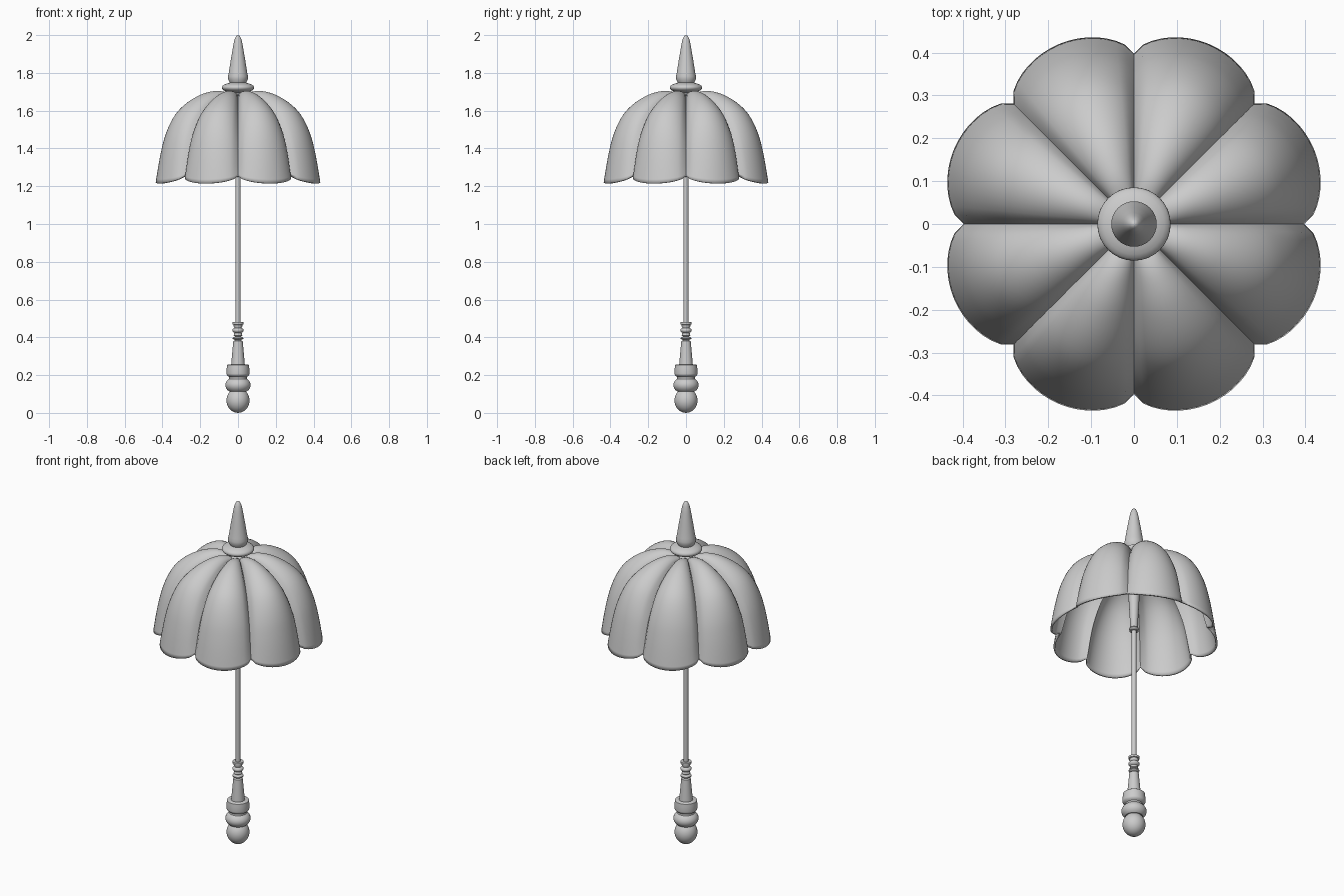
import bpy, bmesh
from math import sin, cos, pi

if "Cube" in bpy.data.objects:
    bpy.data.objects.remove(bpy.data.objects["Cube"])


def skin(name, rows, angle=40):
    """Join a bottom-to-top stack of closed rings into one smooth surface."""
    bm = bmesh.new()
    rings = [[bm.verts.new(p) for p in row] for row in rows]
    n = len(rows[0])
    for a, b in zip(rings, rings[1:]):
        for i in range(n):
            j = (i + 1) % n
            bm.faces.new((a[i], a[j], b[j], b[i]))
    bmesh.ops.remove_doubles(bm, verts=bm.verts, dist=1e-5)
    mesh = bpy.data.meshes.new(name)
    bm.to_mesh(mesh)
    bm.free()
    ob = bpy.data.objects.new(name, mesh)
    bpy.context.collection.objects.link(ob)
    bpy.ops.object.select_all(action='DESELECT')
    ob.select_set(True)
    bpy.context.view_layer.objects.active = ob
    bpy.ops.object.shade_smooth_by_angle(angle=angle * pi / 180)
    return ob


def lathe(name, profile, n=32):
    return skin(name, [[(r * cos(2 * pi * i / n), r * sin(2 * pi * i / n), z)
                        for i in range(n)] for r, z in profile])


def bead(radius, height, mid, a0, a1, steps=10):
    """Elliptical arc of a turned bead, angles in degrees from the equator."""
    return [(radius * cos(a), mid + height * sin(a)) for a in
            [(a0 + (a1 - a0) * k / steps) * pi / 180 for k in range(steps + 1)]]


def smooth(pts, steps=3):
    """Catmull-Rom curve through profile points."""
    p = [pts[0]] + pts + [pts[-1]]
    out = []
    for a, b, c, d in zip(p, p[1:], p[2:], p[3:]):
        for k in range(steps):
            t = k / steps
            out.append(tuple(0.5 * (2 * b[i] + (c[i] - a[i]) * t
                       + (2 * a[i] - 5 * b[i] + 4 * c[i] - d[i]) * t * t
                       + (3 * b[i] - a[i] - 3 * c[i] + d[i]) * t ** 3) for i in (0, 1)))
    return out + [pts[-1]]


# canopy: eight puffed panels blended between a seam and a ridge profile
ridge = smooth([(.455, 1.215), (.442, 1.30), (.427, 1.38), (.407, 1.46), (.377, 1.535),
                (.337, 1.597), (.28, 1.647), (.21, 1.685), (.15, 1.702), (.10, 1.704), (.05, 1.69)])
seam = smooth([(.397, 1.255), (.385, 1.30), (.37, 1.36), (.348, 1.43), (.316, 1.495),
               (.275, 1.555), (.227, 1.60), (.172, 1.637), (.12, 1.66), (.08, 1.673), (.04, 1.68)])
PANELS, DIV = 8, 16
rows = []
for (rr, rz), (sr, sz) in zip(ridge, seam):
    row = []
    for i in range(PANELS * DIV):
        a = 2 * pi * i / (PANELS * DIV)
        s = abs(sin(pi * (i % DIV) / DIV)) ** 0.6
        r, z = sr + (rr - sr) * s, sz + (rz - sz) * s ** 0.9
        row.append((r * cos(a), r * sin(a), z))
    rows.append(row)
canopy = skin("canopy", rows, 60)
mod = canopy.modifiers.new("thickness", 'SOLIDIFY')
mod.thickness = 0.01
mod.offset = -1

# finial: rounded hub and pointed spike
lathe("finial", [(0, 1.68), (.06, 1.685)] + bead(.086, .03, 1.722, -70, 60)
      + [(.052, 1.765), (.053, 1.782), (.049, 1.80), (.038, 1.87), (.026, 1.94),
         (.019, 1.975), (.011, 1.993), (.005, 1.999), (0, 2.0)])

# shaft
lathe("shaft", [(0, .46), (.013, .46), (.013, 1.69), (0, 1.69)], 20)

# runner collar under the canopy
lathe("runner_collar", [(0, 1.25), (.024, 1.25)] + bead(.027, .01, 1.262, -50, 50, 4)
      + [(.02, 1.275), (.022, 1.32), (.03, 1.47), (.033, 1.50), (.033, 1.69), (0, 1.69)])

# turned handle
lathe("handle", bead(.061, .066, .066, -90, 48)
      + bead(.067, .047, .147, -45, 45)
      + bead(.061, .028, .208, -40, 0, 5)
      + [(.06, .235), (.058, .253), (.054, .256), (.036, .256), (.034, .28), (.025, .38)]
      + bead(.029, .011, .395, -60, 60, 5) + [(.023, .41)]
      + bead(.03, .017, .437, -50, 50, 6) + [(.023, .458), (.023, .466),
         (.029, .468), (.029, .48), (0, .48)])
